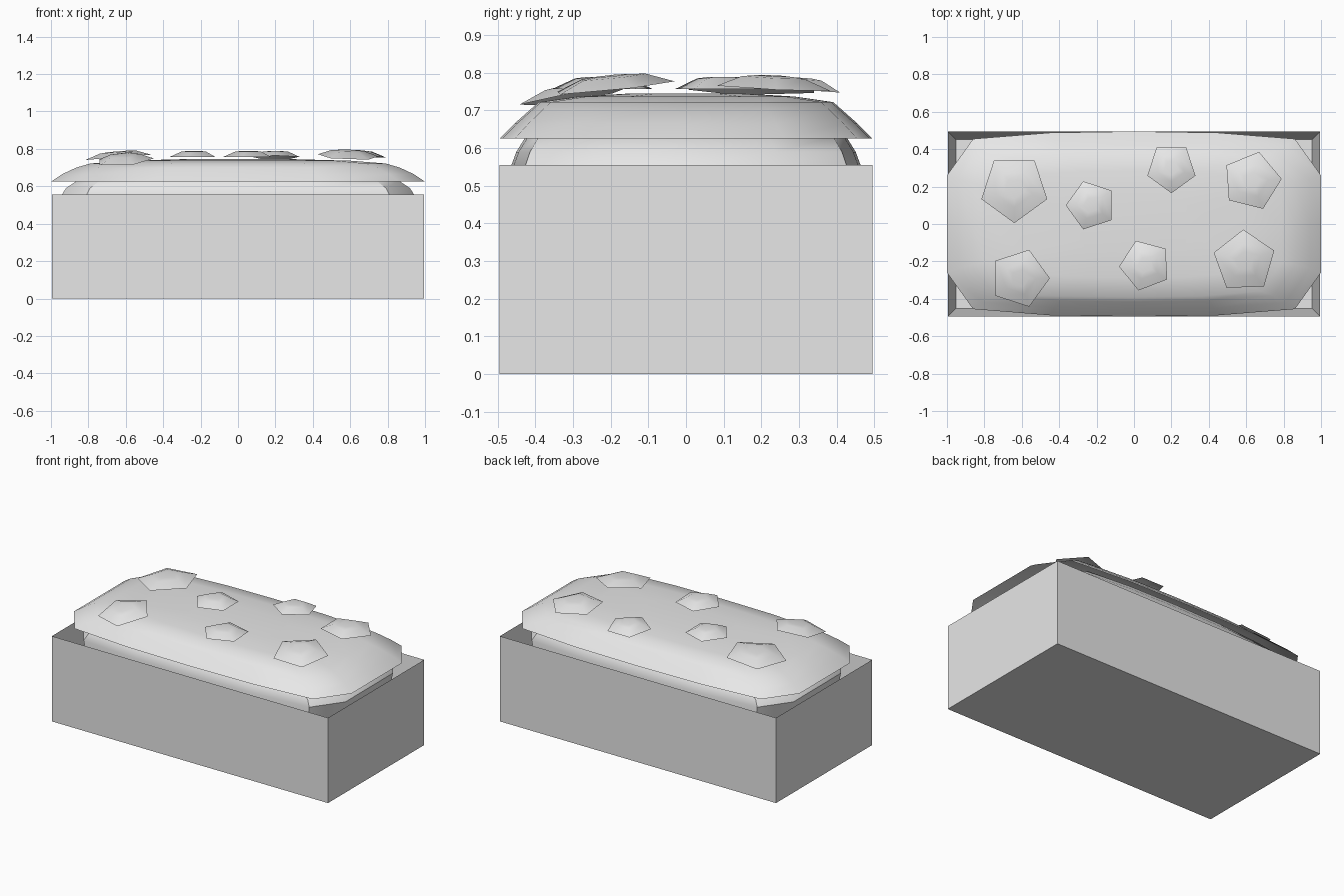
import bpy, bmesh, math
from mathutils import Matrix

if "Cube" in bpy.data.objects:
    bpy.data.objects.remove(bpy.data.objects["Cube"], do_unlink=True)

grey = bpy.data.materials.new("light_grey")
grey.use_nodes = True
colour = (0.8, 0.8, 0.8, 1)
grey.diffuse_color = colour
grey.node_tree.nodes["Principled BSDF"].inputs["Base Color"].default_value = colour


def finish(name, bm, angle=40):
    mesh = bpy.data.meshes.new(name)
    bm.to_mesh(mesh)
    bm.free()
    mesh.materials.append(grey)
    ob = bpy.data.objects.new(name, mesh)
    bpy.context.collection.objects.link(ob)
    bpy.ops.object.select_all(action='DESELECT')
    ob.select_set(True)
    bpy.context.view_layer.objects.active = ob
    bpy.ops.object.shade_smooth_by_angle(angle=math.radians(angle))
    return ob


def loft(bm, rings, close_bottom=False):
    """Bridge equal-length rings of points, from the lowest up, and close the top."""
    loops = [[bm.verts.new(p) for p in ring] for ring in rings]
    for low, high in zip(loops, loops[1:]):
        for i in range(len(low)):
            j = (i + 1) % len(low)
            bm.faces.new((low[i], low[j], high[j], high[i]))
    bm.faces.new(loops[-1])
    if close_bottom:
        bm.faces.new(loops[0][::-1])


# Planter box: open top with thick walls
bm = bmesh.new()
bmesh.ops.create_cube(bm, size=1, matrix=Matrix.Translation((0, 0, 0.2775))
                      @ Matrix.Diagonal((1.99, 0.99, 0.555, 1)))
top = [f for f in bm.faces if f.normal.z > 0.9]
bmesh.ops.inset_region(bm, faces=top, thickness=0.06)
bmesh.ops.translate(bm, verts=top[0].verts, vec=(0, 0, -0.5))
box = finish("planter_box", bm, 30)

# Rounded plan outline shared by the two mound layers
quarter = [(1, 0), (1, 0.26), (0.86, 0.455), (0.45, 0.488), (0, 0.495)]
half = quarter + [(-x, y) for x, y in quarter[-2::-1]]
outline = half + [(x, -y) for x, y in half[-2:0:-1]]


def mound(name, levels, close_bottom=False):
    bm = bmesh.new()
    loft(bm, [[(x * sx, y * sy, z) for x, y in outline] for z, sx, sy in levels],
         close_bottom)
    return finish(name, bm)


mound("inner_mound", [(0.42, 0.92, 0.92), (0.55, 0.945, 0.94),
                      (0.59, 0.92, 0.91), (0.63, 0.86, 0.86), (0.69, 0.74, 0.74)], True)
mound("mound_cover", [(0.625, 1, 1), (0.665, 0.94, 0.92), (0.7, 0.865, 0.84),
                      (0.722, 0.79, 0.79), (0.737, 0.6, 0.58), (0.745, 0.3, 0.3)])

# Shallow five-sided blooms: x, y, base height, radius, turn, slope in x, slope in y
blooms = [
    (-0.64, 0.19, 0.755, 0.185, -90, 0.08, 0),
    (-0.23, 0.10, 0.757, 0.135, 180, 0, 0),
    (0.20, 0.30, 0.755, 0.135, -90, 0, -0.07),
    (0.63, 0.23, 0.76, 0.16, 4, -0.03, -0.05),
    (-0.61, -0.29, 0.738, 0.16, 0, 0.07, 0.17),
    (0.06, -0.22, 0.757, 0.14, 183, 0, 0),
    (0.59, -0.20, 0.76, 0.17, 92, -0.04, 0.1),
]
for n, (x, y, z, r, turn, sx, sy) in enumerate(blooms, 1):
    bm = bmesh.new()
    rings = []
    for scale, lift in ((1, 0), (0.55, 0.028), (0.3, 0.032)):
        ring = []
        for k in range(5):
            a = math.radians(turn + 72 * k)
            dx, dy = r * scale * math.cos(a), r * scale * math.sin(a)
            ring.append((x + dx, y + dy, z + lift + dx * sx + dy * sy))
        rings.append(ring)
    loft(bm, rings)
    finish(f"bloom_{n}", bm)
